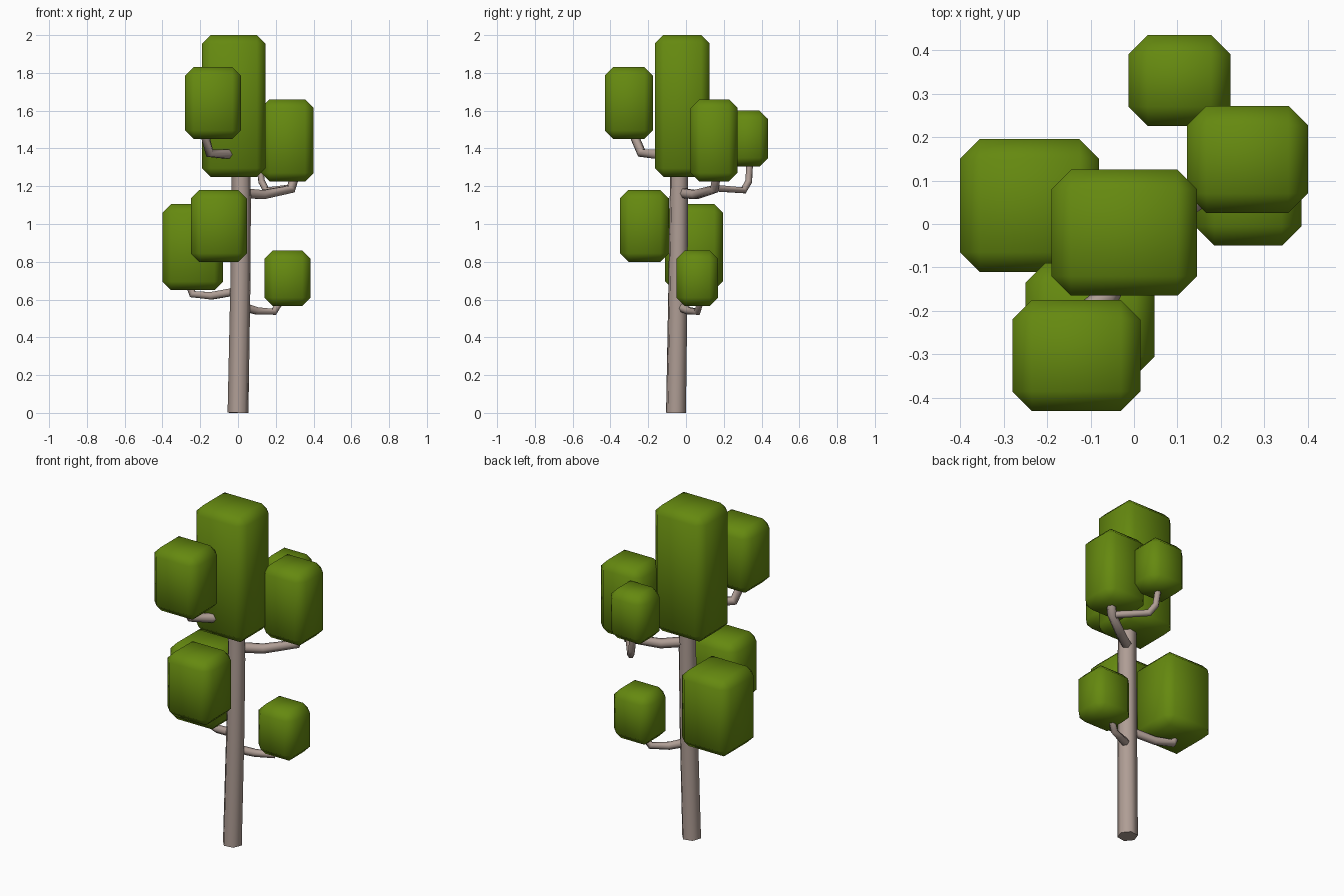
import bpy, bmesh, math

if "Cube" in bpy.data.objects:
    bpy.data.objects.remove(bpy.data.objects["Cube"])


def material(name, rgb):
    m = bpy.data.materials.new(name)
    m.diffuse_color = (*rgb, 1)
    m.use_nodes = True
    m.node_tree.nodes["Principled BSDF"].inputs["Base Color"].default_value = m.diffuse_color
    return m


LEAF = material("leaf_green", (0.13, 0.25, 0.005))
BARK = material("bark", (0.43, 0.34, 0.30))


def smooth(ob, angle):
    bpy.ops.object.select_all(action='DESELECT')
    ob.select_set(True)
    bpy.context.view_layer.objects.active = ob
    bpy.ops.object.shade_smooth_by_angle(angle=math.radians(angle))


def foliage(name, x, y, z, chamfer=0.045):
    """Chamfered block filling the given x, y and z ranges."""
    bm = bmesh.new()
    bmesh.ops.create_cube(bm, size=1)
    for v in bm.verts:
        for i, (lo, hi) in enumerate((x, y, z)):
            v.co[i] = lo if v.co[i] < 0 else hi
    bmesh.ops.bevel(bm, geom=bm.edges[:], offset=chamfer, segments=1,
                    affect='EDGES', profile=0.5)
    me = bpy.data.meshes.new(name)
    bm.to_mesh(me)
    bm.free()
    ob = bpy.data.objects.new(name, me)
    bpy.context.collection.objects.link(ob)
    me.materials.append(LEAF)
    smooth(ob, 50)


def limb(name, points, r0, r1):
    """Six-sided tapering tube along a path."""
    cu = bpy.data.curves.new(name, 'CURVE')
    cu.dimensions = '3D'
    cu.bevel_depth = 1
    cu.bevel_resolution = 1
    cu.use_fill_caps = True
    sp = cu.splines.new('POLY')
    sp.points.add(len(points) - 1)
    for i, p in enumerate(points):
        sp.points[i].co = (*p, 1)
        sp.points[i].radius = r0 + (r1 - r0) * i / (len(points) - 1)
    tmp = bpy.data.objects.new(name + "_path", cu)
    bpy.context.collection.objects.link(tmp)
    bpy.context.view_layer.update()
    dg = bpy.context.evaluated_depsgraph_get()
    me = bpy.data.meshes.new_from_object(tmp.evaluated_get(dg))
    bpy.data.objects.remove(tmp)
    ob = bpy.data.objects.new(name, me)
    bpy.context.collection.objects.link(ob)
    me.materials.clear()
    me.materials.append(BARK)
    smooth(ob, 65)


# Foliage blocks
foliage("foliage_crown", (-0.19, 0.145), (-0.165, 0.125), (1.25, 2.0))
foliage("foliage_upper_front", (-0.28, 0.015), (-0.43, -0.175), (1.45, 1.83))
foliage("foliage_upper_right", (0.122, 0.40), (0.025, 0.272), (1.225, 1.66))
foliage("foliage_upper_back", (-0.013, 0.222), (0.225, 0.435), (1.305, 1.60))
foliage("foliage_lower_right", (0.14, 0.385), (-0.05, 0.17), (0.565, 0.86))
foliage("foliage_lower_left", (-0.40, -0.08), (-0.11, 0.195), (0.65, 1.105))
foliage("foliage_lower_front", (-0.25, 0.047), (-0.35, -0.09), (0.80, 1.18))

# Trunk
limb("trunk", [(0, -0.053, 0), (0.012, -0.043, 0.65),
               (0.017, -0.038, 1.1), (0.015, -0.035, 1.4)], 0.056, 0.05)

# Branches
limb("branch_lower_left", [(0, -0.03, 0.645), (-0.14, 0.01, 0.62),
                           (-0.24, 0.04, 0.628), (-0.26, 0.045, 0.69)], 0.024, 0.021)
limb("branch_lower_right", [(0.03, -0.03, 0.56), (0.10, 0.015, 0.54),
                            (0.19, 0.06, 0.535), (0.23, 0.08, 0.60)], 0.024, 0.018)
limb("branch_upper_right", [(0.02, -0.03, 1.165), (0.13, 0.05, 1.155),
                            (0.28, 0.15, 1.185), (0.305, 0.165, 1.27)], 0.029, 0.025)
limb("branch_upper_back", [(0.27, 0.15, 1.19), (0.15, 0.305, 1.178),
                           (0.125, 0.332, 1.225), (0.11, 0.338, 1.34)], 0.02, 0.018)
limb("branch_upper_front", [(0, -0.05, 1.36), (-0.06, -0.165, 1.37),
                            (-0.15, -0.235, 1.375), (-0.178, -0.28, 1.48)], 0.029, 0.024)
